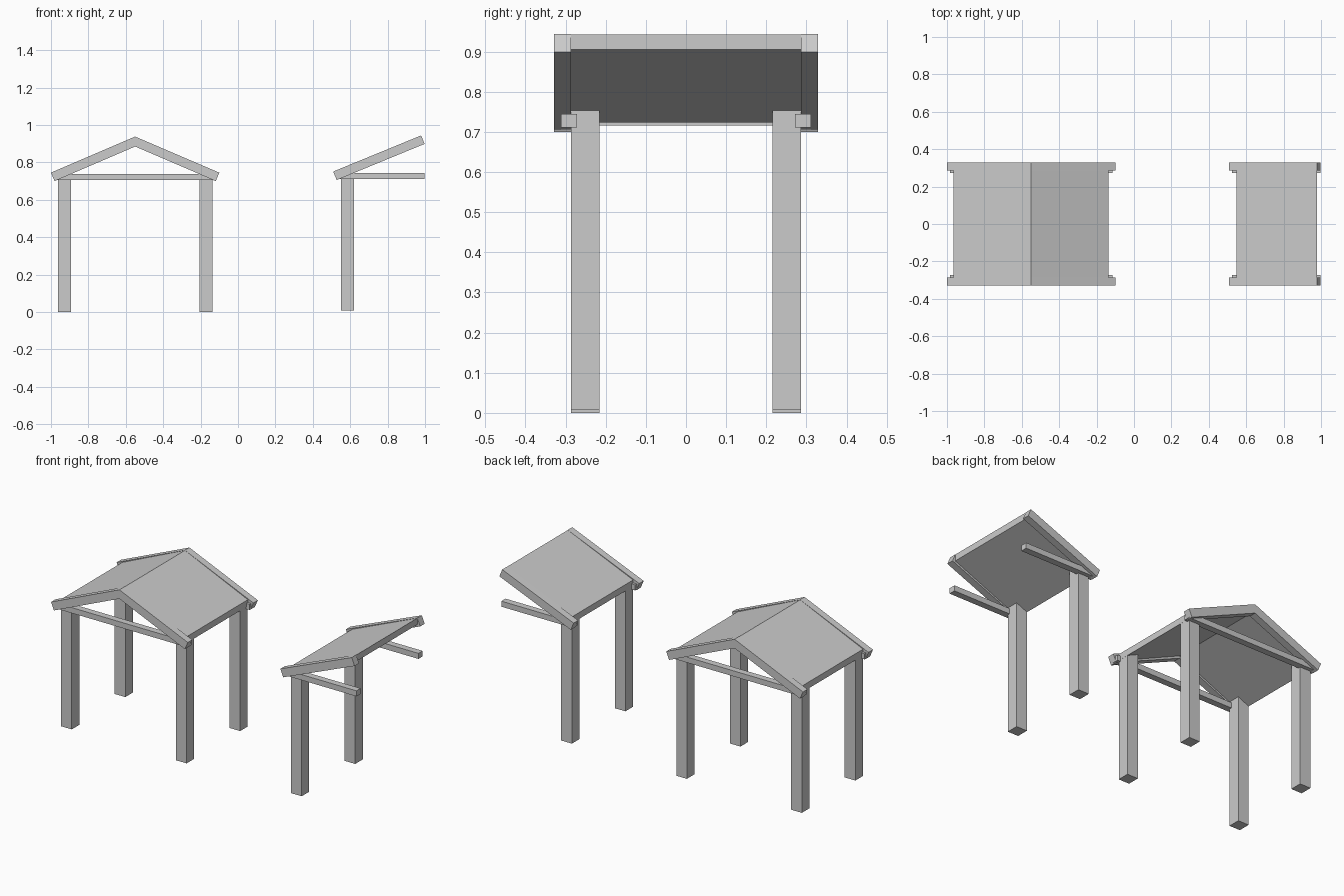
import bpy, bmesh
from math import hypot

if "Cube" in bpy.data.objects:
    bpy.data.objects.remove(bpy.data.objects["Cube"])


def prism(name, profile, y0, y1):
    """Extrude an x-z profile along y."""
    bm = bmesh.new()
    face = bm.faces.new([bm.verts.new((x, y0, z)) for x, z in profile])
    ext = bmesh.ops.extrude_face_region(bm, geom=[face])
    verts = [g for g in ext["geom"] if isinstance(g, bmesh.types.BMVert)]
    bmesh.ops.translate(bm, verts=verts, vec=(0, y1 - y0, 0))
    bmesh.ops.recalc_face_normals(bm, faces=bm.faces)
    me = bpy.data.meshes.new(name)
    bm.to_mesh(me)
    bm.free()
    ob = bpy.data.objects.new(name, me)
    bpy.context.collection.objects.link(ob)
    return ob


def pair(name, profile, y0, y1):
    """Front and back copies of a part."""
    prism("front_" + name, profile, -y1, -y0)
    prism("back_" + name, profile, y0, y1)


def roof_side(tag, ridge_x, side, run, eave, base, ridge_z, end_z, mitred):
    """One roof slope with its posts and rafters; side is -1 or 1."""
    def pts(p):
        return [(ridge_x + side * d, base + z) for d, z in p]

    # roof panel, slightly lower than the rafters at the eave
    slope = (ridge_z - end_z) / run
    top, thick = ridge_z - 0.001, 0.038
    low = ridge_z - slope * eave - 0.006
    prism(tag + "roof_panel", pts([(0, top), (eave, low),
          (eave, low - thick), (0, top - thick)]), -0.288, 0.288)

    # corner posts, tops cut to the roof slope
    inner = eave - 0.071
    outer = eave - 0.001
    z_out = low - thick + 0.004
    pair(tag + "post", pts([(inner, 0), (outer, 0), (outer, z_out),
         (inner, z_out + slope * 0.07)]), 0.216, 0.287)

    # barge rafters, square-cut ends, mitred at a full ridge
    n = hypot(1, slope)
    depth = 0.049
    dx, dz = -depth * slope / n, -depth / n
    upper = (0, ridge_z - depth * n) if mitred else (dx, ridge_z + dz)
    pair(tag + "rafter", pts([(0, ridge_z), (run, end_z),
         (run + dx, end_z + dz), upper]), 0.287, 0.329)


def tie_beams(tag, x0, x1, z0, z1):
    pair(tag + "tie_beam", [(x0, z0), (x1, z0), (x1, z1), (x0, z1)], 0.272, 0.311)


# full gabled shelter
for side, tag in ((-1, "left_"), (1, "right_")):
    roof_side(tag, -0.55, side, 0.45, 0.414, 0.0, 0.938, 0.745, True)
tie_beams("full_", -0.985, -0.115, 0.705, 0.738)

# half shelter with a single slope
roof_side("half_", 0.979, -1, 0.47, 0.43, 0.007, 0.937, 0.744, False)
tie_beams("half_", 0.525, 0.997, 0.711, 0.744)
